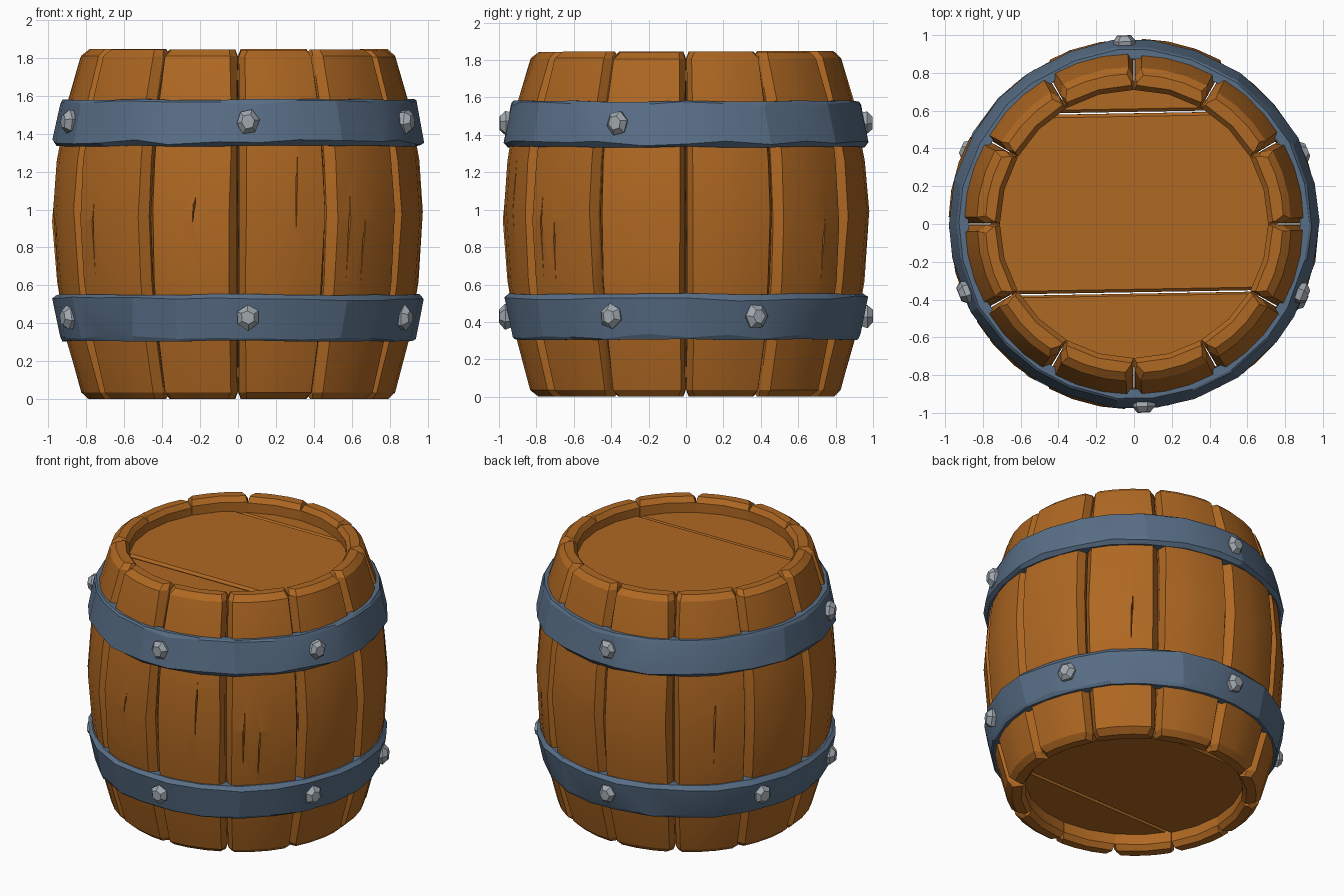
import bpy, bmesh, math, random
from mathutils import Matrix, Vector

if "Cube" in bpy.data.objects:
    bpy.data.objects.remove(bpy.data.objects["Cube"])

random.seed(7)
jit = lambda a: random.uniform(-a, a)


def material(name, rgb):
    m = bpy.data.materials.new(name)
    m.diffuse_color = (*rgb, 1)
    m.use_nodes = True
    m.node_tree.nodes["Principled BSDF"].inputs["Base Color"].default_value = m.diffuse_color
    return m


WOOD = material("warm wood", (0.43, 0.138, 0.016))
IRON = material("blue iron", (0.098, 0.156, 0.238))
STEEL = material("pale steel", (0.35, 0.39, 0.43))


def finish(bm, name, mat, angle=None):
    bmesh.ops.recalc_face_normals(bm, faces=bm.faces)
    me = bpy.data.meshes.new(name)
    bm.to_mesh(me)
    bm.free()
    me.materials.append(mat)
    ob = bpy.data.objects.new(name, me)
    bpy.context.collection.objects.link(ob)
    if angle:
        bpy.ops.object.select_all(action='DESELECT')
        ob.select_set(True)
        bpy.context.view_layer.objects.active = ob
        bpy.ops.object.shade_smooth_by_angle(angle=math.radians(angle))
    return ob


def polar(r, deg, z):
    a = math.radians(deg)
    return Vector((r * math.cos(a), r * math.sin(a), z))


def loft(bm, rings, closed=False):
    """Skin a list of vertex rings, capping the ends unless closed."""
    vs = [[bm.verts.new(p) for p in ring] for ring in rings]
    n = len(vs[0])
    pairs = list(zip(vs, vs[1:])) + ([(vs[-1], vs[0])] if closed else [])
    for a, b in pairs:
        for i in range(n):
            j = (i + 1) % n
            bm.faces.new((a[i], a[j], b[j], b[i]))
    if not closed:
        bm.faces.new(vs[0])
        bm.faces.new(vs[-1])


# Staves: chamfered planks bulging at mid height. (z, outer radius, end chamfer)
PROFILE = [(0, .79, 1), (.035, .83, 0), (.31, .905, 0), (.62, .953, 0), (.97, .978, 0),
           (1.26, .953, 0), (1.55, .905, 0), (1.815, .83, 0), (1.85, .79, 1)]


def stave(index):
    mid = 15 + 30 * index
    left, right = 12.9 + jit(.6), 12.9 + jit(.6)
    lift = random.uniform(-.012, 0)
    bm = bmesh.new()
    rings = []
    for k, (z, r, end) in enumerate(PROFILE):
        el, er = left + jit(.35) - end, right + jit(.35) - end
        depth = .05 - .01 * end
        inner = .735 if end else .71
        if k > 6:
            z += lift
        wave = .045 if k == 4 else 0
        rr = r + jit(.005)
        outer = [(-14.7 + end, rr - depth), (-el, rr), (-4.5, rr + .002), (4.5, rr + .002),
                 (er, rr), (14.7 - end, rr - depth)]
        ring = [polar(rad, mid + a, z + jit(wave)) for a, rad in outer]
        ring += [polar(inner, mid + a, z) for a in (14.9 - end, 0, -14.9 + end)]
        rings.append(ring)
    loft(bm, rings)
    return finish(bm, f"stave_{index + 1}", WOOD, 24)


staves = [stave(i) for i in range(12)]


# Cracks: thin tapering wedges cut into the staves. (angle, bottom z, top z)
def crack(deg, z0, z1):
    ob = staves[int((deg % 360) // 30)]
    bm = bmesh.new()
    zm = z0 + (z1 - z0) * .7
    loft(bm, [[polar(.95, deg - .1, z0), polar(1.1, deg - .1, z0), polar(1.1, deg + .1, z0)],
              [polar(.90, deg + .3, zm), polar(1.1, deg - .7, zm), polar(1.1, deg + 1.1, zm)],
              [polar(.95, deg + .6, z1), polar(1.1, deg + .5, z1), polar(1.1, deg + .7, z1)]])
    cutter = finish(bm, "crack_cutter", WOOD)
    cutter.hide_render = True
    mod = ob.modifiers.new("crack", 'BOOLEAN')
    mod.operation, mod.solver, mod.object = 'DIFFERENCE', 'EXACT', cutter
    bpy.context.view_layer.objects.active = ob
    bpy.ops.object.modifier_apply(modifier="crack")
    bpy.data.objects.remove(cutter)


for spec in [(218, .66, 1.04), (256, .93, 1.07), (288.5, .88, 1.28), (307, .62, 1.08),
             (313, .6, .95), (49, .62, .95), (136, .7, 1.2)]:
    crack(*spec)


# Heads: recessed discs made of planks with bevelled seams
def head(label, z, side):
    seams = [-.8, -.365, .11, .59, .8]
    seams = [-.8, -.365, .59, .8]
    for i, (y0, y1) in enumerate(zip(seams, seams[1:])):
        bm = bmesh.new()
        bmesh.ops.create_cone(bm, cap_ends=True, segments=24, radius1=.76, radius2=.76, depth=.06)
        for y, d in ((y0 + .004, -1), (y1 - .004, 1)):
            cut = bmesh.ops.bisect_plane(bm, geom=bm.verts[:] + bm.edges[:] + bm.faces[:],
                                         plane_co=(0, y, 0), plane_no=(0, d, .012 * d), clear_outer=True)
            edges = [e for e in cut["geom_cut"] if isinstance(e, bmesh.types.BMEdge)]
            if edges:
                bmesh.ops.edgeloop_fill(bm, edges=edges)
        # soften the long plank edges
        long_edges = [e for e in bm.edges if abs(e.verts[0].co.y - e.verts[1].co.y) < .001
                      and e.calc_length() > .5]
        bmesh.ops.bevel(bm, geom=long_edges, offset=.016, segments=1, affect='EDGES')
        rot = Matrix.Rotation(math.radians(1), 4, 'Z')
        bmesh.ops.transform(bm, matrix=Matrix.Translation((0, 0, z + side * .008 * (i % 2))) @ rot, verts=bm.verts)
        finish(bm, f"{label}_plank_{i + 1}", WOOD)


head("top_head", 1.71, 1)
head("bottom_head", .14, -1)


# Hoops: irregular hammered rings; the lower one mirrors the upper
SECTION = [(.89, 1.335), (.955, 1.335), (.978, 1.358), (.937, 1.562), (.925, 1.58), (.875, 1.58)]


def hoop(name, mirrored):
    bm = bmesh.new()
    rings = []
    for i in range(26):
        a = i * 360 / 26 + jit(2)
        dr, dz = jit(.005), jit(.004)
        ring = []
        for k, (r, z) in enumerate(SECTION):
            z += dz + (jit(.014) if k in (2, 3) else 0)
            ring.append(polar(r + dr, a + (jit(1.5) if k in (2, 3) else 0), 1.885 - z if mirrored else z))
        rings.append(ring)
    loft(bm, rings, closed=True)
    finish(bm, name, IRON, 15)


hoop("upper_hoop", False)
hoop("lower_hoop", True)


# Rivets: faceted domes facing outwards
def rivet(name, deg, r, z):
    bm = bmesh.new()
    spin = random.uniform(0, 60)
    shape = [(.052, -.03), (.062, .012), (.036, .042)]
    rings = []
    for rad, h in shape:
        rings.append([Vector((h, rad * math.cos(math.radians(spin + 60 * i)) + jit(.004),
                              1.1 * rad * math.sin(math.radians(spin + 60 * i)) + jit(.004)))
                      for i in range(6)])
    loft(bm, rings)
    bmesh.ops.transform(bm, verts=bm.verts, matrix=Matrix.Translation(polar(r, deg, z))
                        @ Matrix.Rotation(math.radians(deg), 4, 'Z'))
    finish(bm, name, STEEL)


for i, deg in enumerate((-87, -22.5, 93, 202)):
    rivet(f"upper_rivet_{i + 1}", deg, .955, 1.465)
for i, deg in enumerate((-87, -24.5, 23, 93, 156, 202)):
    rivet(f"lower_rivet_{i + 1}", deg, .958, .43)
